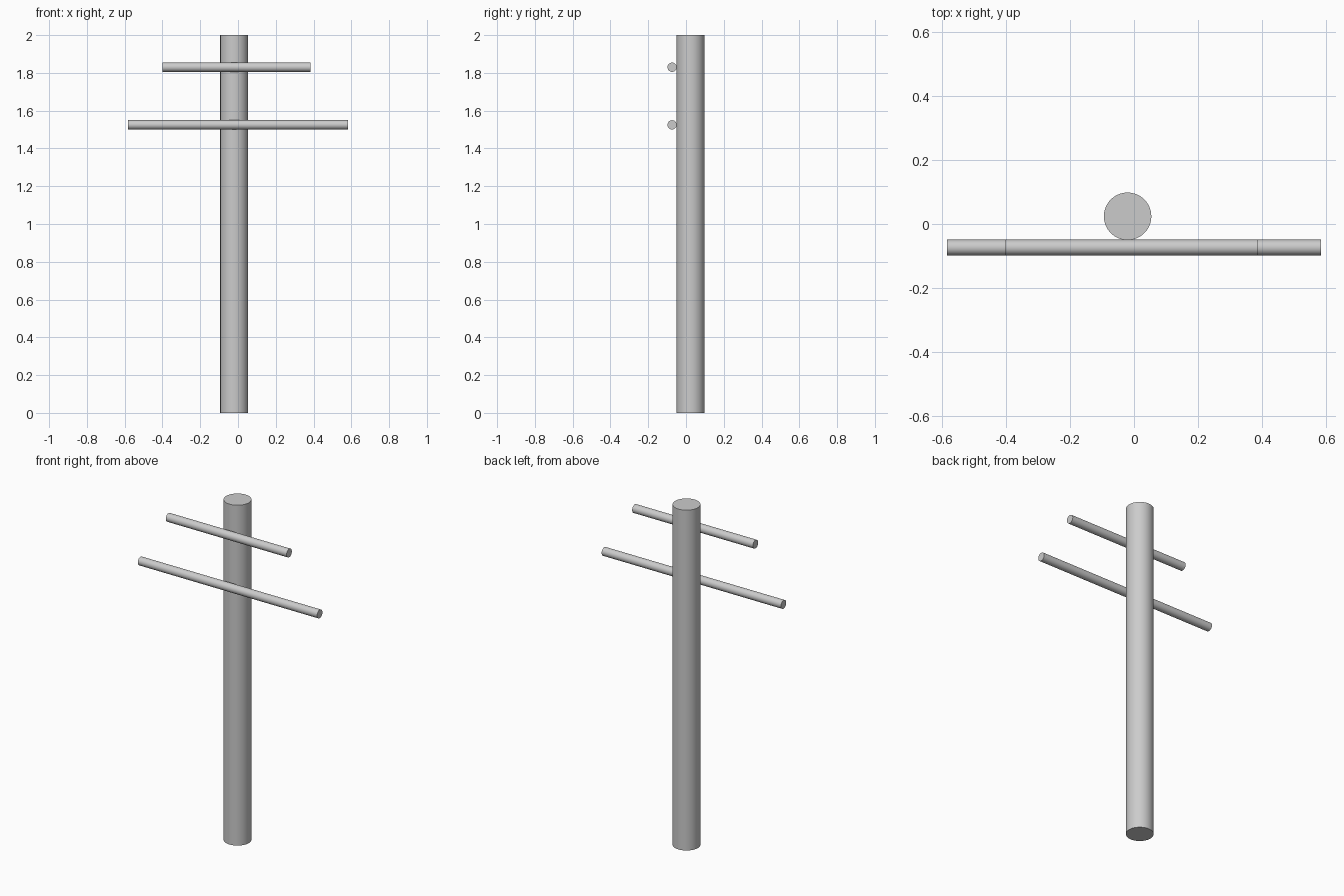
import bpy
import math

cube = bpy.data.objects.get("Cube")
if cube:
    bpy.data.objects.remove(cube, do_unlink=True)

# One plain grey for the whole structure
grey = bpy.data.materials.new("light grey")
grey.use_nodes = True
colour = (0.6, 0.6, 0.6, 1)
grey.diffuse_color = colour
grey.node_tree.nodes["Principled BSDF"].inputs["Base Color"].default_value = colour


def rod(name, radius, length, centre, rotation=(0, 0, 0)):
    """Smooth capped cylinder with crisp end rims."""
    bpy.ops.mesh.primitive_cylinder_add(
        vertices=64, radius=radius, depth=length, location=centre, rotation=rotation)
    obj = bpy.context.object
    obj.name = name
    obj.data.materials.append(grey)
    bpy.ops.object.shade_smooth_by_angle(angle=math.radians(30))
    return obj


POLE_RADIUS, BAR_RADIUS = 0.074, 0.0245
POLE_Y, BAR_Y = 0.024, -0.0735

# Upright pole
rod("pole", POLE_RADIUS, 2, (-0.02, POLE_Y, 1))

# Crossbars touching the front of the pole
for name, length, x, z in (("upper_crossbar", 0.785, -0.008, 1.83),
                           ("lower_crossbar", 1.166, 0, 1.525)):
    rod(name, BAR_RADIUS, length, (x, BAR_Y, z), (0, math.pi / 2, 0))
